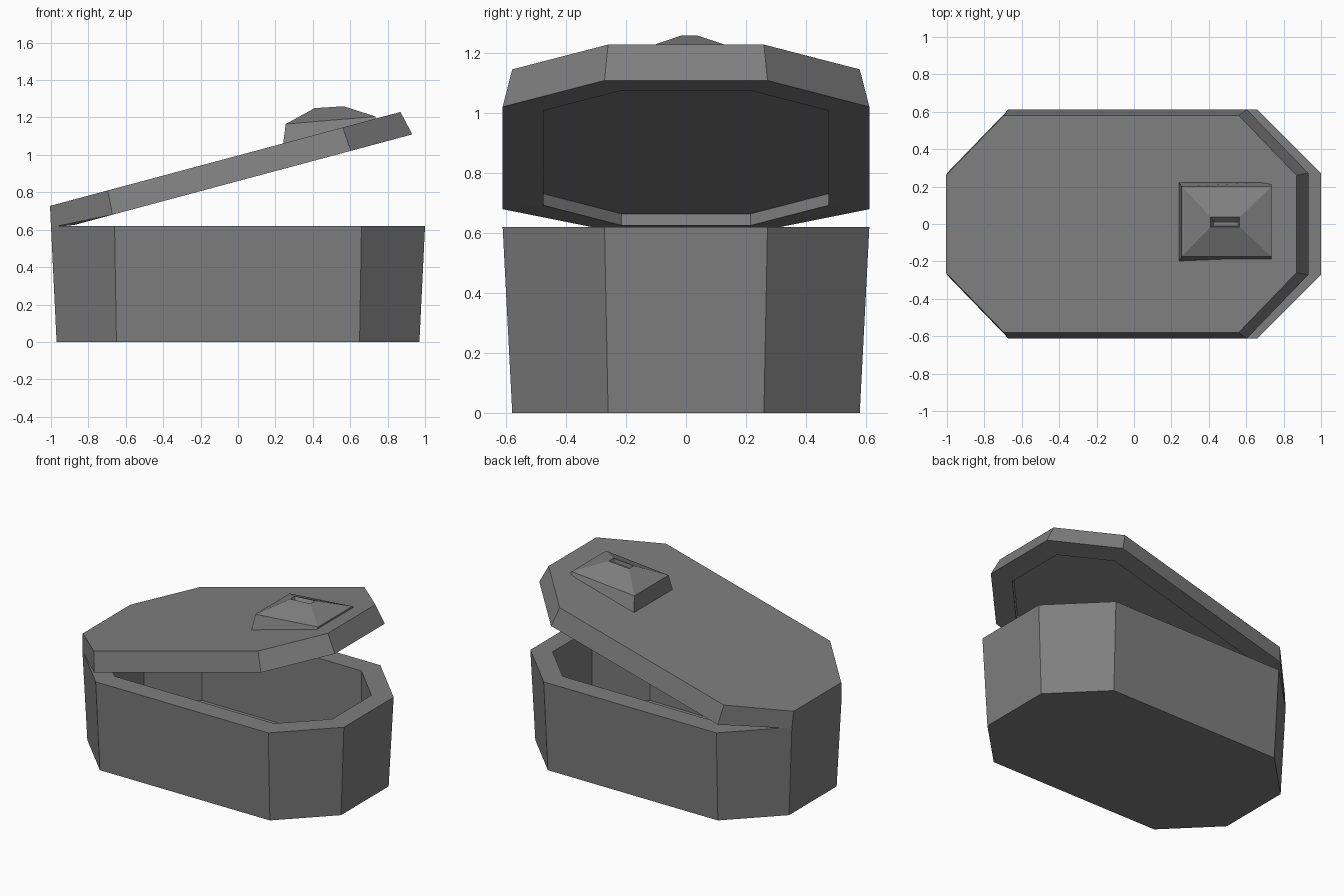
import bpy, bmesh, math
from mathutils import Matrix, Vector

cube = bpy.data.objects.get("Cube")
if cube:
    bpy.data.objects.remove(cube, do_unlink=True)

stone = bpy.data.materials.new("grey stone")
stone.use_nodes = True
GREY = (0.21, 0.21, 0.21, 1)
stone.diffuse_color = GREY
stone.node_tree.nodes["Principled BSDF"].inputs["Base Color"].default_value = GREY

# Octagon sizes: half length, half width, corner x, corner y
WIDE = (1.0, 0.612, 0.66, 0.272)
NARROW = (0.97, 0.58, 0.65, 0.26)
INNER = (0.87, 0.476, 0.61, 0.215)


def octagon(size, z):
    hx, hy, cx, cy = size
    quarter = [(hx, cy), (cx, hy)]
    half = quarter + [(-x, y) for x, y in reversed(quarter)]
    return [Vector((x, y, z)) for x, y in half + [(-x, -y) for x, y in half]]


def rectangle(x0, x1, y0, y1, z0, z1):
    # z0 is the height at x0, z1 the height at x1
    return [Vector(p) for p in ((x0, y0, z0), (x1, y0, z1), (x1, y1, z1), (x0, y1, z0))]


def loft(name, rings):
    """Skin a list of rings with quads and cap the first and last."""
    bm = bmesh.new()
    loops = [[bm.verts.new(p) for p in ring] for ring in rings]
    n = len(loops[0])
    for a, b in zip(loops, loops[1:]):
        for i in range(n):
            j = (i + 1) % n
            bm.faces.new((a[i], a[j], b[j], b[i]))
    bm.faces.new(list(reversed(loops[0])))
    bm.faces.new(loops[-1])
    bmesh.ops.recalc_face_normals(bm, faces=bm.faces)
    mesh = bpy.data.meshes.new(name)
    bm.to_mesh(mesh)
    bm.free()
    mesh.materials.append(stone)
    obj = bpy.data.objects.new(name, mesh)
    bpy.context.collection.objects.link(obj)
    return obj


# Hollow coffin body
loft("coffin_body", [octagon(NARROW, 0), octagon(WIDE, 0.62),
                     octagon(INNER, 0.62), octagon(INNER, 0.09)])

# Lid with a shallow recess underneath, tilted open about its -x end
tilt = (Matrix.Translation((-1, 0, 0.592)) @ Matrix.Rotation(math.radians(-15), 4, "Y")
        @ Matrix.Translation((1, 0, 0)))
rings = [octagon(NARROW, 0.132), octagon(WIDE, 0), octagon(INNER, 0), octagon(INNER, 0.04)]
rings = [[tilt @ p for p in ring] for ring in rings]
for p in rings[1]:
    p.z = max(p.z, 0.612)  # hinge edge rests just on the body
loft("lid", rings)

# Faceted handle block with a sunken slot along its ridge
loft("handle", [
    rectangle(0.24, 0.735, -0.20, 0.225, 1.05, 1.18),
    rectangle(0.255, 0.735, -0.175, 0.20, 1.165, 1.205),
    rectangle(0.41, 0.565, -0.015, 0.037, 1.25, 1.26),
    rectangle(0.425, 0.555, -0.012, 0.012, 1.225, 1.235),
])
